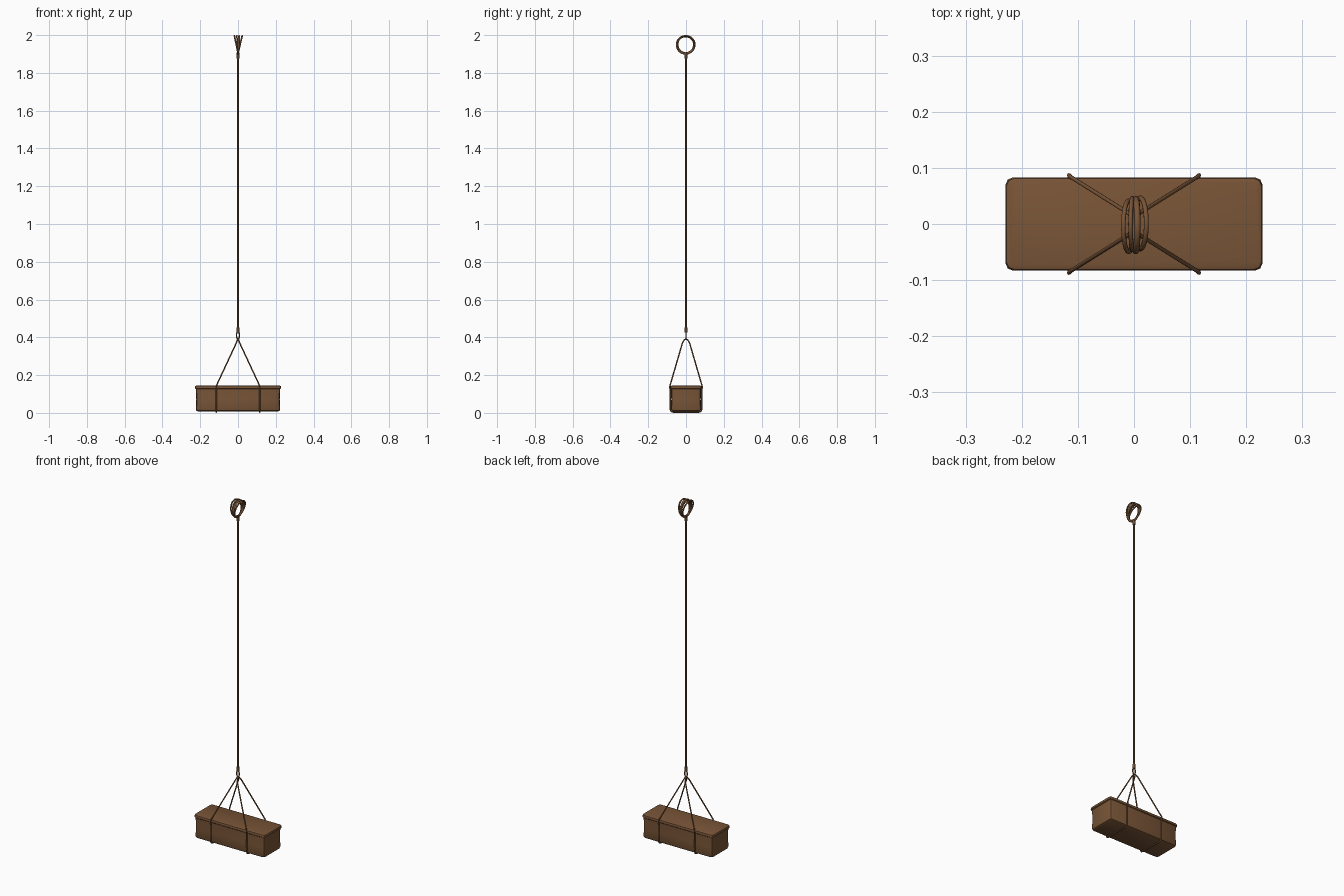
import bpy, bmesh, math

if "Cube" in bpy.data.objects:
    bpy.data.objects.remove(bpy.data.objects["Cube"])

brown = bpy.data.materials.new("wood_brown")
brown.diffuse_color = (0.19, 0.09, 0.038, 1)
brown.use_nodes = True
brown.node_tree.nodes["Principled BSDF"].inputs["Base Color"].default_value = brown.diffuse_color


def finish(ob, angle=40):
    if not ob.data.materials:
        ob.data.materials.append(brown)
    bpy.ops.object.select_all(action='DESELECT')
    ob.select_set(True)
    bpy.context.view_layer.objects.active = ob
    if ob.type == 'CURVE':
        bpy.ops.object.convert(target='MESH')
        ob = bpy.context.object
    bpy.ops.object.shade_smooth_by_angle(angle=math.radians(angle))
    return ob


def rope(name, points, radius, closed=False):
    cu = bpy.data.curves.new(name, 'CURVE')
    cu.dimensions = '3D'
    cu.bevel_depth = radius
    cu.bevel_resolution = 2
    cu.use_fill_caps = True
    sp = cu.splines.new('POLY')
    sp.points.add(len(points) - 1)
    for p, co in zip(sp.points, points):
        p.co = (*co, 1)
    sp.use_cyclic_u = closed
    ob = bpy.data.objects.new(name, cu)
    bpy.context.collection.objects.link(ob)
    return finish(ob, 60)


def loft(name, sections):
    """Stack of chamfered rectangles: (half x, half y, corner cut, z)."""
    bm = bmesh.new()
    rings = []
    for a, b, c, z in sections:
        k = c * 0.3
        quarter = [(a, b - c), (a - k, b - k), (a - c, b)]
        pts = quarter + [(-x, y) for x, y in reversed(quarter)]
        pts += [(-x, -y) for x, y in quarter] + [(x, -y) for x, y in reversed(quarter)]
        rings.append([bm.verts.new((x, y, z)) for x, y in pts])
    n = len(rings[0])
    for lo, hi in zip(rings, rings[1:]):
        for i in range(n):
            j = (i + 1) % n
            bm.faces.new((lo[i], lo[j], hi[j], hi[i]))
    bm.faces.new(rings[0][::-1])
    bm.faces.new(rings[-1])
    me = bpy.data.meshes.new(name)
    bm.to_mesh(me)
    bm.free()
    ob = bpy.data.objects.new(name, me)
    bpy.context.collection.objects.link(ob)
    return finish(ob, 35)


# Box with rounded bottom and a slightly wider rim
loft("box", [(0.214, 0.070, 0.012, 0.008), (0.221, 0.077, 0.013, 0.012),
             (0.223, 0.080, 0.013, 0.020), (0.221, 0.078, 0.013, 0.070),
             (0.223, 0.079, 0.013, 0.126), (0.228, 0.082, 0.013, 0.129),
             (0.229, 0.083, 0.013, 0.135), (0.227, 0.081, 0.013, 0.142),
             (0.222, 0.077, 0.012, 0.144)])

# Slings passing under the box and meeting at the apex
for side, sx in (("left", -1), ("right", 1)):
    half = [(0.115, 0.0, 0.0038), (0.115, 0.068, 0.0038), (0.115, 0.079, 0.008),
            (0.115, 0.084, 0.018), (0.115, 0.083, 0.07), (0.115, 0.084, 0.125),
            (0.116, 0.087, 0.135), (0.113, 0.084, 0.147), (0.009, 0.019, 0.370),
            (0.005, 0.012, 0.382), (0.002, 0.006, 0.389), (0.0, 0.0, 0.391)]
    path = half + [(x, -y, z) for x, y, z in half[-2:0:-1]]
    rope(side + "_sling", [(sx * x, y, z) for x, y, z in path], 0.0036, True)

# Small eye that holds the slings
eye = [(0.008 * math.sin(t * math.tau / 20), 0, 0.411 - 0.02 * math.cos(t * math.tau / 20))
       for t in range(20)]
rope("sling_eye", eye, 0.0035, True)

# Long hanging rope and its two whipped knots
rope("hanging_rope", [(0, 0, 0.425), (0, 0, 1.905)], 0.0042)
for name, z, h in (("lower_knot", 0.438, 0.026), ("upper_knot", 1.892, 0.032)):
    rope(name, [(0, 0, z - h / 2), (0, 0, z - h / 4), (0, 0, z + h / 4), (0, 0, z + h / 2)], 0.0075)

# Fanned coils at the top, all gathered at the upper knot
for i, (lean, radius, thick, dy) in enumerate([(-0.019, 0.0455, 0.0042, -0.004),
                                               (-0.006, 0.0460, 0.0040, 0.0),
                                               (0.006, 0.0460, 0.0058, -0.002),
                                               (0.022, 0.0455, 0.0045, 0.001)]):
    pts = []
    for t in range(40):
        a = t * math.tau / 40
        up = (1 - math.cos(a)) / 2
        pts.append((lean * up, dy + radius * math.sin(a),
                    2.0 - thick - radius - radius * math.cos(a)))
    rope("coil_%d" % (i + 1), pts, thick, True)
